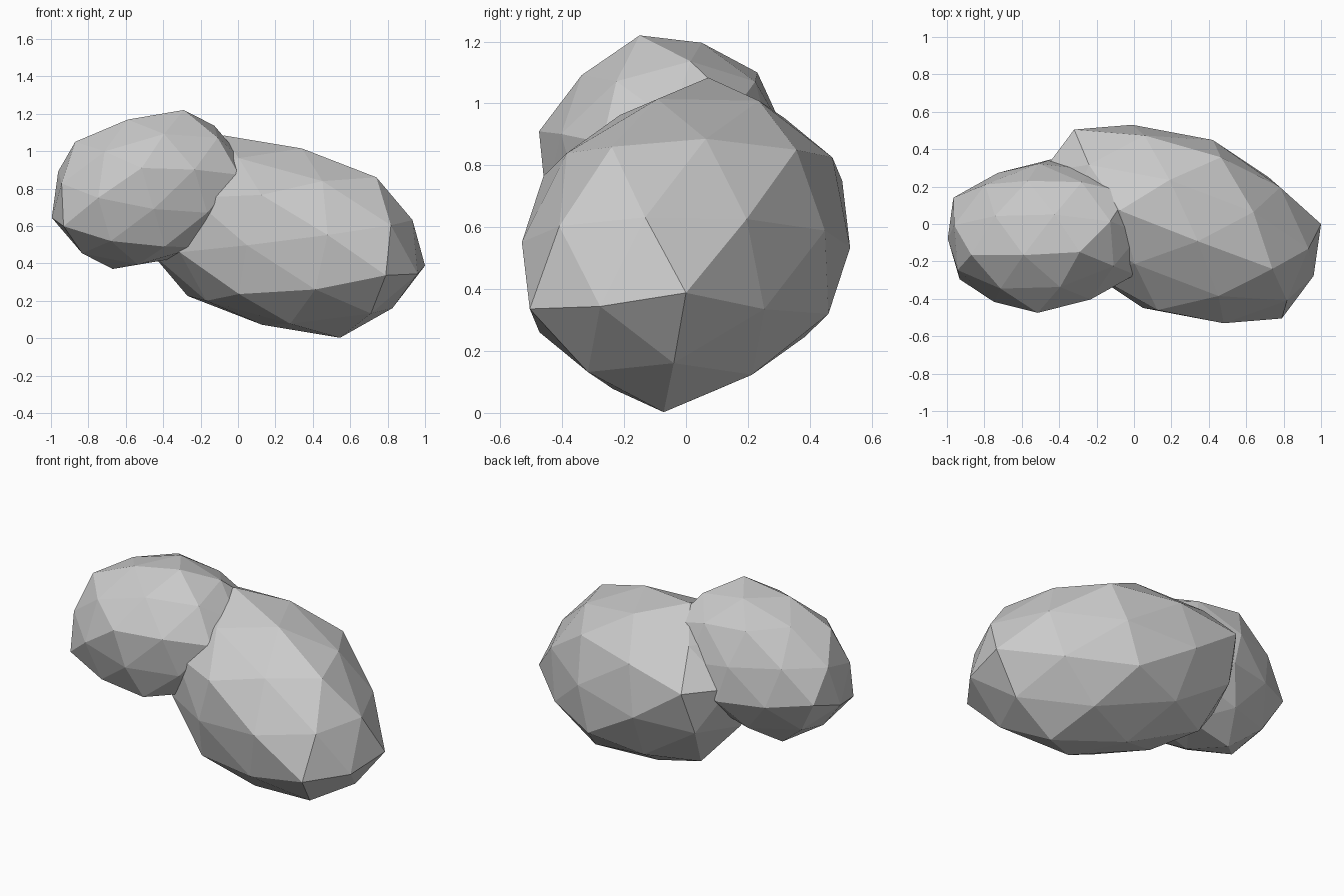
import bpy, bmesh
from mathutils import Vector

if "Cube" in bpy.data.objects:
    bpy.data.objects.remove(bpy.data.objects["Cube"])

G = 0.618      # golden ratio for icosahedron neighbours
BULGE = 1.099  # how far the edge midpoints are pushed outwards


def lobe(name, center, a, b, c):
    """Stretched, tilted low-poly icosphere; a, b, c are one icosahedron face relative to its centre."""
    a, b, c = Vector(a), Vector(b), Vector(c)
    half = [a, b, c, (a + b) * G - c, (b + c) * G - a, (a + c) * G - b]
    corners = half + [-v for v in half]
    hull = bmesh.new()
    for v in corners:
        hull.verts.new(v)
    bmesh.ops.convex_hull(hull, input=hull.verts[:])

    # split every triangle into four, pushing the edge midpoints outwards
    bm = bmesh.new()
    for face in hull.faces:
        p, q, r = [v.co.copy() for v in face.verts]
        pq, qr, rp = [(s + t) / 2 * BULGE for s, t in ((p, q), (q, r), (r, p))]
        for tri in ((p, pq, rp), (q, qr, pq), (r, rp, qr), (pq, qr, rp)):
            bm.faces.new([bm.verts.new(co) for co in tri])
    hull.free()
    bmesh.ops.remove_doubles(bm, verts=bm.verts[:], dist=0.001)
    bmesh.ops.recalc_face_normals(bm, faces=bm.faces[:])

    mesh = bpy.data.meshes.new(name)
    bm.to_mesh(mesh)
    bm.free()
    obj = bpy.data.objects.new(name, mesh)
    obj.location = center
    bpy.context.collection.objects.link(obj)
    return obj


# large lower lobe
lobe("large_lobe", (0.235, 0, 0.543),
     (0.765, 0, -0.155), (0.555, -0.505, -0.207), (0.505, -0.24, 0.317))

# small upper lobe
lobe("small_lobe", (-0.48, -0.065, 0.795),
     (0.19, -0.085, 0.425), (-0.39, -0.10, 0.255), (-0.035, -0.41, 0.115))
